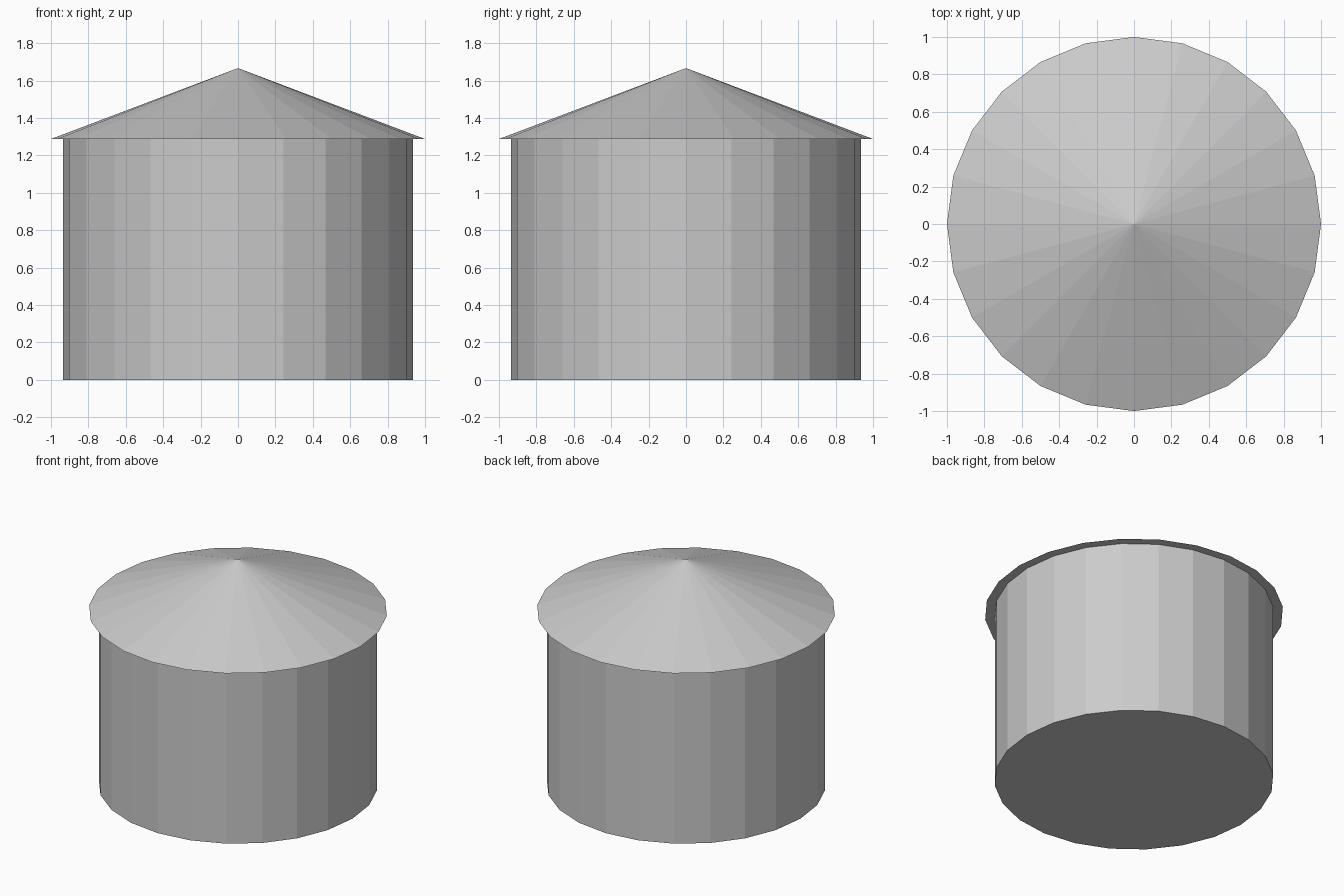
import bpy

SIDES = 24
WALL_RADIUS, ROOF_RADIUS = 0.935, 1.0
EAVES, PEAK = 1.288, 1.667

cube = bpy.data.objects.get("Cube")
if cube:
    bpy.data.objects.remove(cube, do_unlink=True)

# One plain grey for the whole building
grey = bpy.data.materials.new("light_grey")
grey.use_nodes = True
colour = (0.6, 0.6, 0.6, 1)
grey.diffuse_color = colour
grey.node_tree.nodes["Principled BSDF"].inputs["Base Color"].default_value = colour


def add_round_part(name, bottom_radius, top_radius, bottom, top):
    """Flat-shaded, closed round part with a corner on each axis."""
    bpy.ops.mesh.primitive_cone_add(
        vertices=SIDES, radius1=bottom_radius, radius2=top_radius,
        depth=top - bottom, location=(0, 0, (bottom + top) / 2))
    part = bpy.context.object
    part.name = part.data.name = name
    part.data.materials.append(grey)
    return part


# Round wall with a closed floor
add_round_part("wall", WALL_RADIUS, WALL_RADIUS, 0, EAVES)

# Overhanging conical roof with a flat underside
add_round_part("roof", ROOF_RADIUS, 0, EAVES, PEAK)
